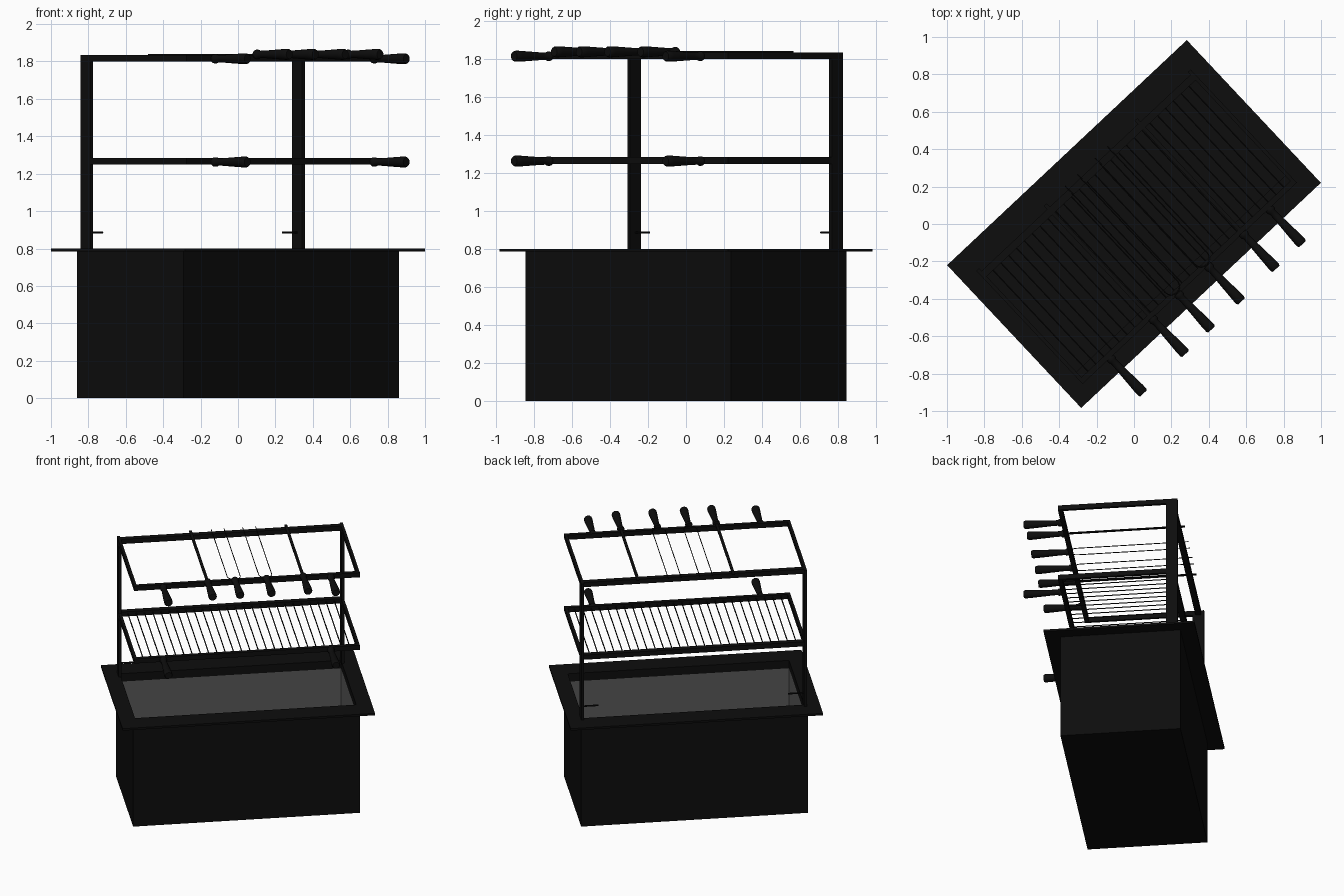
import bpy, bmesh, math
from mathutils import Matrix

if "Cube" in bpy.data.objects:
    bpy.data.objects.remove(bpy.data.objects["Cube"])

# The whole grill is turned on the ground: local x = long side, local y = towards the back
TURN = Matrix.Rotation(math.radians(43.2), 4, 'Z')


def material(name, value):
    m = bpy.data.materials.new(name)
    m.diffuse_color = (value, value, value, 1)
    m.use_nodes = True
    m.node_tree.nodes["Principled BSDF"].inputs["Base Color"].default_value = m.diffuse_color
    return m


BLACK = material("black_steel", 0.004)
GREY = material("grey_lining", 0.1)


def finish(bm, name, mats=(BLACK,), smooth=False):
    bm.transform(TURN)
    me = bpy.data.meshes.new(name)
    bm.to_mesh(me)
    bm.free()
    for m in mats:
        me.materials.append(m)
    ob = bpy.data.objects.new(name, me)
    bpy.context.collection.objects.link(ob)
    if smooth:
        bpy.ops.object.select_all(action='DESELECT')
        ob.select_set(True)
        bpy.context.view_layer.objects.active = ob
        bpy.ops.object.shade_smooth_by_angle(angle=math.radians(40))
    return ob


def add_box(bm, x0, x1, y0, y1, z0, z1):
    m = Matrix.Translation(((x0 + x1) / 2, (y0 + y1) / 2, (z0 + z1) / 2)) \
        @ Matrix.Diagonal((x1 - x0, y1 - y0, z1 - z0, 1))
    bmesh.ops.create_cube(bm, size=1, matrix=m)


def box(name, *dims):
    bm = bmesh.new()
    add_box(bm, *dims)
    return finish(bm, name)


def add_rod(bm, axis, centre, r, length, sides=8):
    rot = Matrix.Rotation(math.pi / 2, 4, 'Y' if axis == 'X' else 'X')
    bmesh.ops.create_cone(bm, cap_ends=True, segments=sides, radius1=r, radius2=r,
                          depth=length, matrix=Matrix.Translation(centre) @ rot)


def rect_loop(bm, hx, hy, z):
    return [bm.verts.new((sx * hx, sy * hy, z))
            for sx, sy in ((-1, -1), (1, -1), (1, 1), (-1, 1))]


def rect_lathe(name, rings, closed=False, cap=False, mats=(BLACK,), grey_band=None):
    """Skin a stack of rectangles (half x, half y, z)."""
    bm = bmesh.new()
    loops = [rect_loop(bm, *r) for r in rings]
    if closed:
        loops.append(loops[0])
    for k, (a, b) in enumerate(zip(loops, loops[1:])):
        for i in range(4):
            j = (i + 1) % 4
            f = bm.faces.new((a[i], a[j], b[j], b[i]))
            f.material_index = 1 if k == grey_band else 0
    if cap:
        bm.faces.new(loops[0][::-1])
        bm.faces.new(loops[-1])
    bmesh.ops.recalc_face_normals(bm, faces=bm.faces)
    return finish(bm, name, mats)


def handle(name, x, z):
    """Turned handle pointing to the front, flared at its end."""
    profile = [(0, -.43), (.022, -.43), (.025, -.437), (.025, -.452), (.019, -.46),
               (.02, -.50), (.024, -.57), (.029, -.66), (.029, -.685), (.024, -.695), (0, -.695)]
    bm = bmesh.new()
    vs = [bm.verts.new((x + r, y, z)) for r, y in profile]
    es = [bm.edges.new(p) for p in zip(vs, vs[1:])]
    bmesh.ops.spin(bm, geom=vs + es, cent=(x, 0, z), axis=(0, 1, 0),
                   angle=2 * math.pi, steps=16)
    bmesh.ops.remove_doubles(bm, verts=bm.verts, dist=1e-4)
    bmesh.ops.recalc_face_normals(bm, faces=bm.faces)
    return finish(bm, name, smooth=True)


# Fire box: open-topped shell with grey inner walls, and the wide rim around it
rect_lathe("fire_box", [(.79, .4165, 0), (.79, .4165, .79), (.77, .365, .79),
                        (.77, .365, .74), (.77, .365, .02)],
           cap=True, mats=(BLACK, GREY), grey_band=3)
rect_lathe("rim", [(.879, .5235, .785), (.879, .5235, .80),
                   (.77, .365, .80), (.77, .365, .785)], closed=True)

# Rear posts with inward pegs
PX, PY = .776, .355
for side, s in (("left", -1), ("right", 1)):
    box(side + "_post", s * PX - .01, s * PX + .01, PY - .04, PY + .04, .79, 1.835)
    bm = bmesh.new()
    add_rod(bm, 'X', (s * .718, PY, .886), .006, .116)
    finish(bm, side + "_peg", smooth=True)


# Two frames carried by the posts, each with a pair of handles
def frame(name, z0, z1):
    box(name + "_back_bar", -PX, PX, PY - .02, PY + .02, z0, z1)
    box(name + "_front_bar", -PX - .01, PX + .01, -.435, -.405, z0, z1)
    for side, s in (("left", -1), ("right", 1)):
        box(f"{name}_{side}_bar", s * PX - .01, s * PX + .01, -.41, PY, z0, z1)
        handle(f"{name}_{side}_handle", s * .583, (z0 + z1) / 2 - .003)


frame("upper_frame", 1.80, 1.835)
frame("grill", 1.248, 1.283)

# Grill rods
bm = bmesh.new()
COUNT = 27
for i in range(1, COUNT):
    add_rod(bm, 'Y', (-PX + 2 * PX * i / COUNT, -.032, 1.268), .004, .77, 6)
finish(bm, "grill_rods", smooth=True)

# Flat skewers resting on the upper frame
Z = 1.838
for n, x in enumerate((-.275, .39)):
    box(f"flat_skewer_{n + 1}", x - .01, x + .01, -.44, .40, Z - .003, Z + .003)
    handle(f"flat_skewer_handle_{n + 1}", x, Z)

# Two-pronged skewers: a U-shaped wire plus handle
for n, x in enumerate((-.084, .135)):
    cu = bpy.data.curves.new(f"fork_skewer_{n + 1}", 'CURVE')
    cu.dimensions = '3D'
    cu.bevel_depth = .003
    cu.bevel_resolution = 1
    sp = cu.splines.new('POLY')
    g = .045
    arc = [(x - g * math.cos(t * math.pi / 8), -.38 - g * math.sin(t * math.pi / 8))
           for t in range(9)]
    pts = [(x - g, .40)] + arc + [(x + g, .40)]
    sp.points.add(len(pts) - 1)
    for p, (a, b) in zip(sp.points, pts):
        p.co = (a, b, Z, 1)
    cu.use_fill_caps = True
    cu.materials.append(BLACK)
    ob = bpy.data.objects.new(cu.name, cu)
    ob.matrix_world = TURN
    bpy.context.collection.objects.link(ob)
    handle(f"fork_skewer_handle_{n + 1}", x, Z)
